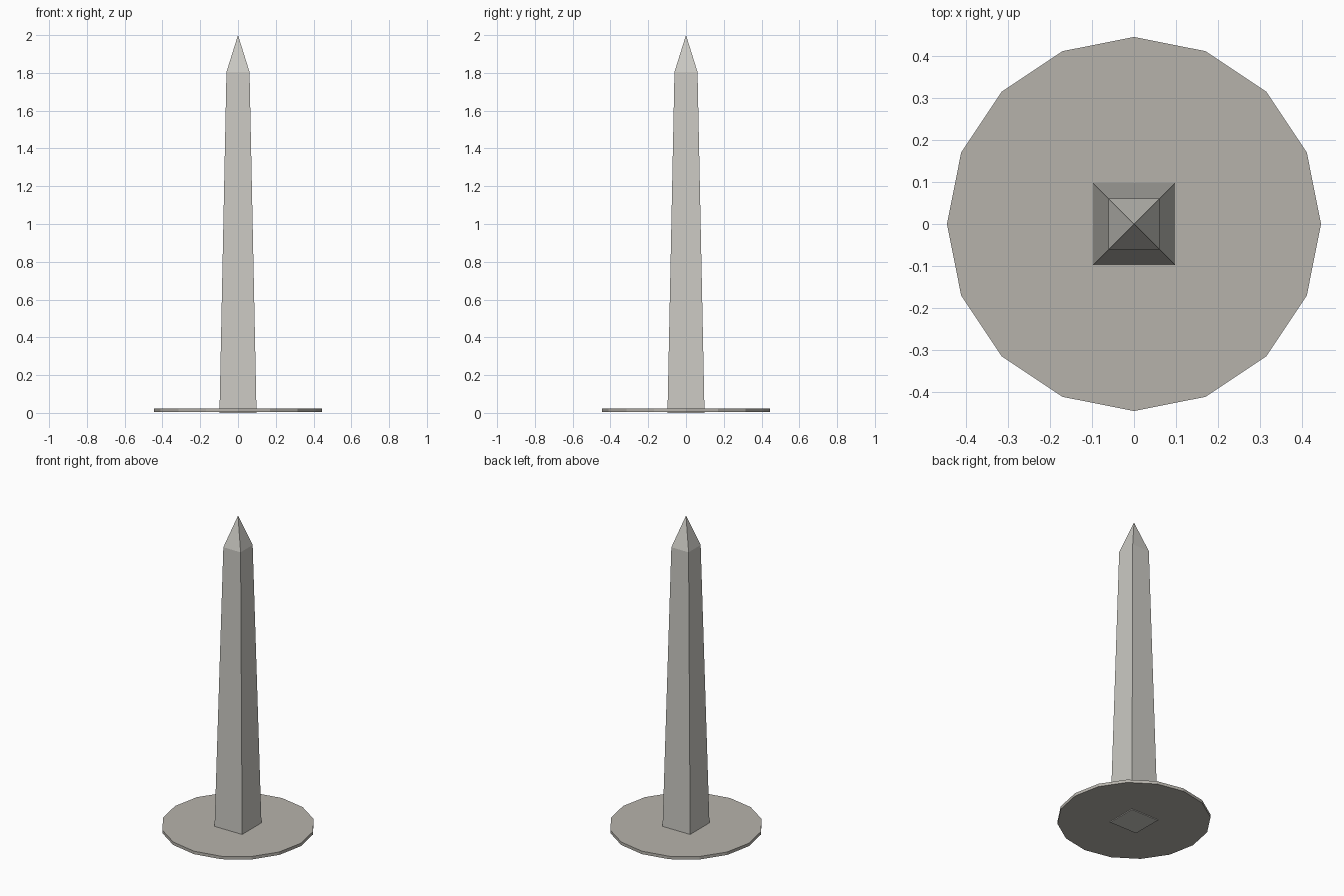
import bpy, bmesh, math

if "Cube" in bpy.data.objects:
    bpy.data.objects.remove(bpy.data.objects["Cube"])


def material(name, rgb):
    m = bpy.data.materials.new(name)
    m.diffuse_color = (*rgb, 1)
    m.use_nodes = True
    m.node_tree.nodes["Principled BSDF"].inputs["Base Color"].default_value = m.diffuse_color
    return m


def loft(name, sides, profile, turn, mat):
    """Flat-faced solid through (radius, z) rings; radius 0 closes to a point."""
    bm = bmesh.new()
    rings = []
    for r, z in profile:
        count = sides if r > 0 else 1
        rings.append([bm.verts.new((r * math.cos(turn + i * math.tau / sides),
                                    r * math.sin(turn + i * math.tau / sides), z))
                      for i in range(count)])
    for a, b in zip(rings, rings[1:]):
        for i in range(sides):
            j = (i + 1) % sides
            if len(b) == 1:
                bm.faces.new((a[i], a[j], b[0]))
            else:
                bm.faces.new((a[i], a[j], b[j], b[i]))
    bm.faces.new(rings[0][::-1])
    if len(rings[-1]) > 1:
        bm.faces.new(rings[-1])
    bmesh.ops.recalc_face_normals(bm, faces=bm.faces)
    mesh = bpy.data.meshes.new(name)
    bm.to_mesh(mesh)
    bm.free()
    mesh.materials.append(mat)
    obj = bpy.data.objects.new(name, mesh)
    bpy.context.collection.objects.link(obj)
    return obj


light_stone = material("light_stone", (0.60, 0.59, 0.55))
dark_stone = material("dark_stone", (0.47, 0.45, 0.41))

# Tapered square shaft with pyramid tip, reaching just below the plinth
diag = math.sqrt(2)
loft("obelisk", 4, [(0.098 * diag, 0), (0.061 * diag, 1.805), (0, 2)],
     math.pi / 4, light_stone)

# Thin sixteen-sided base disc
loft("base_disc", 16, [(0.445, 0.005), (0.445, 0.024)], 0, dark_stone)
